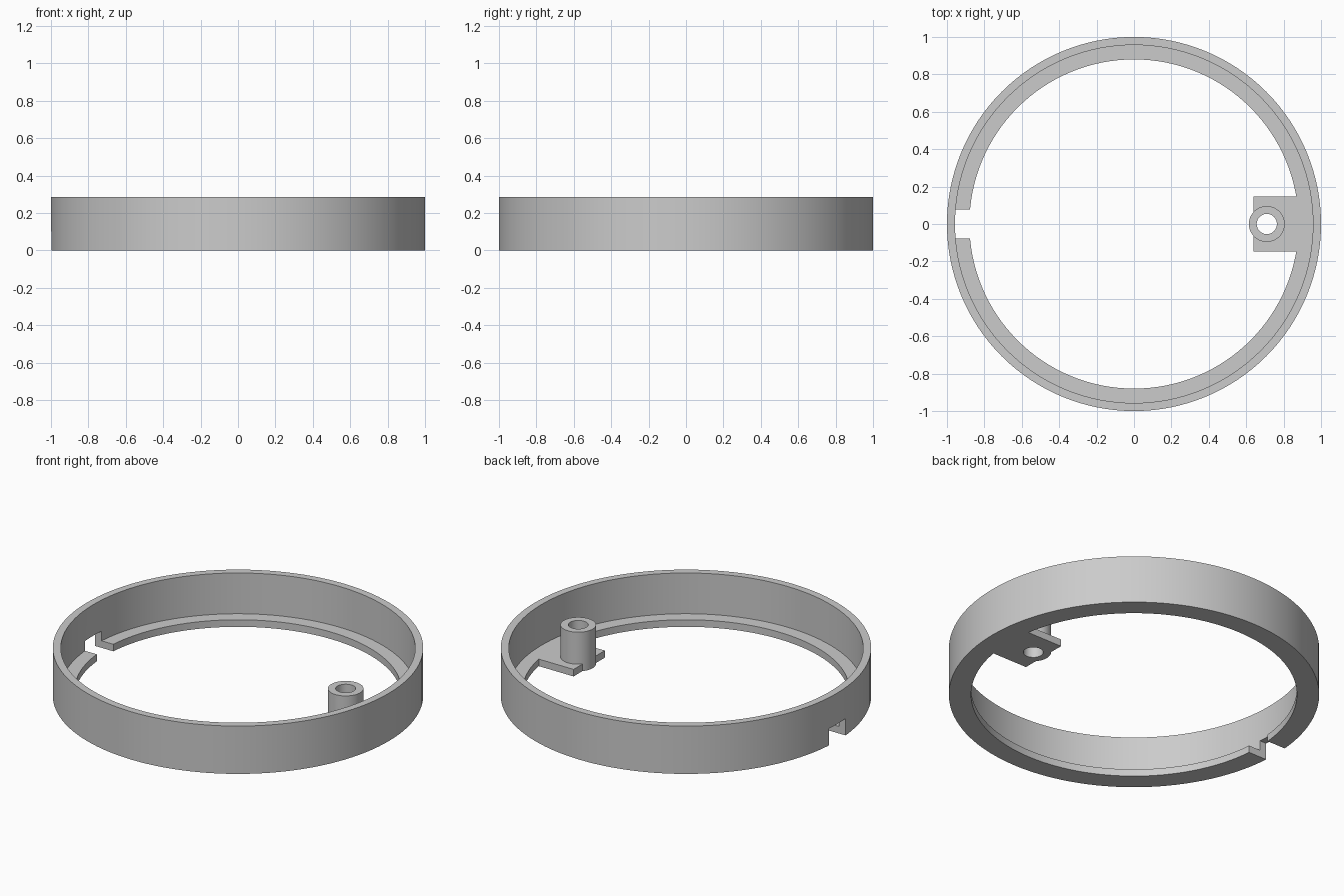
import bpy, bmesh, math

cube = bpy.data.objects.get("Cube")
if cube:
    bpy.data.objects.remove(cube, do_unlink=True)

grey = bpy.data.materials.new("plain grey")
grey.use_nodes = True
colour = (0.6, 0.6, 0.6, 1)
grey.diffuse_color = colour
grey.node_tree.nodes["Principled BSDF"].inputs["Base Color"].default_value = colour


def make_object(name, bm):
    bmesh.ops.recalc_face_normals(bm, faces=bm.faces)
    mesh = bpy.data.meshes.new(name)
    bm.to_mesh(mesh)
    bm.free()
    mesh.materials.append(grey)
    obj = bpy.data.objects.new(name, mesh)
    bpy.context.collection.objects.link(obj)
    return obj


def lathe(name, profile, steps):
    """Spin a closed (radius, height) profile about z."""
    bm = bmesh.new()
    verts = [bm.verts.new((r, 0, z)) for r, z in profile]
    edges = [bm.edges.new((v, verts[i - 1])) for i, v in enumerate(verts)]
    bmesh.ops.spin(bm, geom=verts + edges, cent=(0, 0, 0), axis=(0, 0, 1),
                   angle=math.tau, steps=steps, use_merge=True)
    bmesh.ops.remove_doubles(bm, verts=bm.verts, dist=1e-5)
    return make_object(name, bm)


def box(name, low, high):
    bm = bmesh.new()
    bmesh.ops.create_cube(bm, size=1)
    for v in bm.verts:
        v.co = [a if c < 0 else b for c, a, b in zip(v.co, low, high)]
    return make_object(name, bm)


def cylinder(name, x, radius, low, high):
    bm = bmesh.new()
    bmesh.ops.create_cone(bm, cap_ends=True, segments=48, radius1=radius,
                          radius2=radius, depth=high - low)
    bmesh.ops.translate(bm, verts=bm.verts, vec=(x, 0, (low + high) / 2))
    return make_object(name, bm)


def combine(target, other, operation):
    mod = target.modifiers.new(operation, 'BOOLEAN')
    mod.operation, mod.object, mod.solver = operation, other, 'EXACT'
    bpy.context.view_layer.objects.active = target
    bpy.ops.object.modifier_apply(modifier=mod.name)
    bpy.data.objects.remove(other, do_unlink=True)


HEIGHT, FLOOR, BOSS_X = 0.285, 0.042, 0.71

# Ring wall with an inward lip at its foot
ring = lathe("ring_housing", [(1, 0), (1, HEIGHT), (0.957, HEIGHT),
                              (0.957, FLOOR), (0.88, FLOOR), (0.88, 0)], 128)

# Mounting tab and screw boss, joined to the ring
combine(ring, box("tab", (0.638, -0.147, 0), (0.965, 0.147, FLOOR)), 'UNION')
combine(ring, cylinder("boss", BOSS_X, 0.096, 0, 0.233), 'UNION')

# Screw hole and cable notch
combine(ring, cylinder("hole", BOSS_X, 0.054, -0.1, 0.4), 'DIFFERENCE')
combine(ring, box("notch", (-1.1, -0.078, -0.1), (-0.8, 0.078, 0.1)), 'DIFFERENCE')

# Smooth curved walls, crisp edges
bpy.ops.object.select_all(action='DESELECT')
ring.select_set(True)
bpy.context.view_layer.objects.active = ring
bpy.ops.object.shade_smooth_by_angle(angle=math.radians(30))
